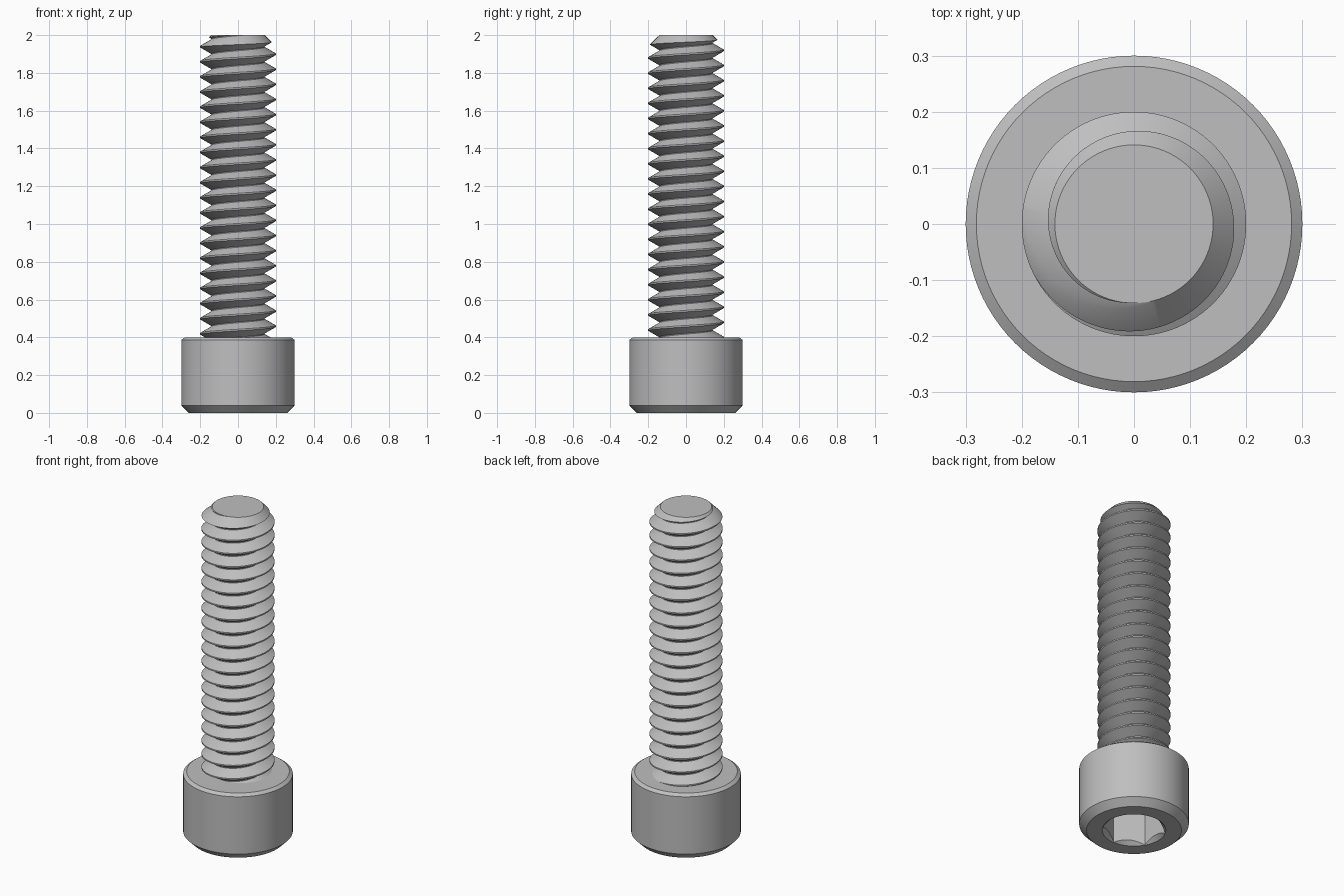
import bpy, bmesh
from math import pi, sin, cos, radians

default = bpy.data.objects.get("Cube")
if default:
    bpy.data.objects.remove(default, do_unlink=True)

steel = bpy.data.materials.new("grey_steel")
steel.use_nodes = True
grey = (0.52, 0.52, 0.52, 1)
steel.diffuse_color = grey
steel.node_tree.nodes["Principled BSDF"].inputs["Base Color"].default_value = grey


def make_object(name, bm):
    bmesh.ops.recalc_face_normals(bm, faces=bm.faces)
    mesh = bpy.data.meshes.new(name)
    bm.to_mesh(mesh)
    bm.free()
    mesh.materials.append(steel)
    obj = bpy.data.objects.new(name, mesh)
    bpy.context.collection.objects.link(obj)
    return obj


def lathe(name, profile, sides, turn=0.0):
    """Closed solid of revolution from (radius, z) points, with flat ends."""
    bm = bmesh.new()
    rings = [[bm.verts.new((r * cos(turn + 2 * pi * i / sides),
                            r * sin(turn + 2 * pi * i / sides), z))
              for i in range(sides)] for r, z in profile]
    for low, high in zip(rings, rings[1:]):
        for i in range(sides):
            j = (i + 1) % sides
            bm.faces.new((low[i], low[j], high[j], high[i]))
    bm.faces.new(rings[0][::-1])
    bm.faces.new(rings[-1])
    return make_object(name, bm)


def boolean(obj, tool, operation):
    mod = obj.modifiers.new(operation.lower(), 'BOOLEAN')
    mod.operation = operation
    mod.solver = 'EXACT'
    mod.object = tool
    bpy.context.view_layer.update()
    result = bpy.data.meshes.new_from_object(
        obj.evaluated_get(bpy.context.evaluated_depsgraph_get()))
    obj.modifiers.clear()
    obj.data = result
    bpy.data.objects.remove(tool, do_unlink=True)


def thread_solid(name, pitch, crest, root, z_start, turns, sides):
    """Right-handed V thread whose rows climb one pitch per turn."""
    crest_flat, flank = 0.1 * pitch, 0.425 * pitch
    section = [(crest, 0), (crest, crest_flat),
               (root, crest_flat + flank), (root, pitch - flank)]
    n = len(section)
    rows = [(r, z_start + pitch * k + dz) for k in range(turns) for r, dz in section]
    bm = bmesh.new()
    cols = []
    for i in range(sides):
        a = 2 * pi * i / sides
        cols.append([bm.verts.new((r * cos(a), r * sin(a), z + pitch * i / sides))
                     for r, z in rows])
    for i in range(sides):
        # the last column joins the first one a full pitch higher
        last = i == sides - 1
        shift = n if last else 0
        nxt = cols[0] if last else cols[i + 1]
        for j in range(len(rows) - 1 - shift):
            bm.faces.new((cols[i][j], nxt[j + shift], nxt[j + shift + 1], cols[i][j + 1]))
    # cone-shaped caps close both ends
    z_end = z_start + pitch * turns
    bottom = bm.verts.new((0, 0, z_start - pitch))
    top = bm.verts.new((0, 0, z_end + pitch))
    middle = (z_start + z_end) / 2
    for edge in [e for e in bm.edges if e.is_boundary]:
        a, b = edge.verts
        bm.faces.new((a, b, top if a.co.z > middle else bottom))
    return make_object(name, bm)


# Threaded shank, trimmed flat with a 45 degree chamfer at the tip
PITCH = 0.08
shank = thread_solid("threaded_shank", PITCH, 0.2, 0.141, 1.975 - 23 * PITCH, 27, 96)
trim = lathe("shank_trim", [(0.25, 0.38), (0.25, 1.891), (0.141, 2.0)], 96, 0.01)
boolean(shank, trim, 'INTERSECT')

# Cylindrical head with chamfered rims
head = lathe("head", [(0.26, 0), (0.3, 0.04), (0.3, 0.386), (0.281, 0.4)], 96)

# Hex socket with a shallow countersink
socket = lathe("socket_cutter", [(0.1732, -0.1), (0.1732, 0.2)], 6, radians(30))
boolean(head, socket, 'DIFFERENCE')
countersink = lathe("countersink_cutter", [(0.194, -0.02), (0.1, 0.074)], 96)
boolean(head, countersink, 'DIFFERENCE')

# Smooth round surfaces, sharp edges kept
bpy.ops.object.select_all(action='DESELECT')
for obj in (shank, head):
    obj.select_set(True)
bpy.context.view_layer.objects.active = head
bpy.ops.object.shade_smooth_by_angle(angle=radians(25))
